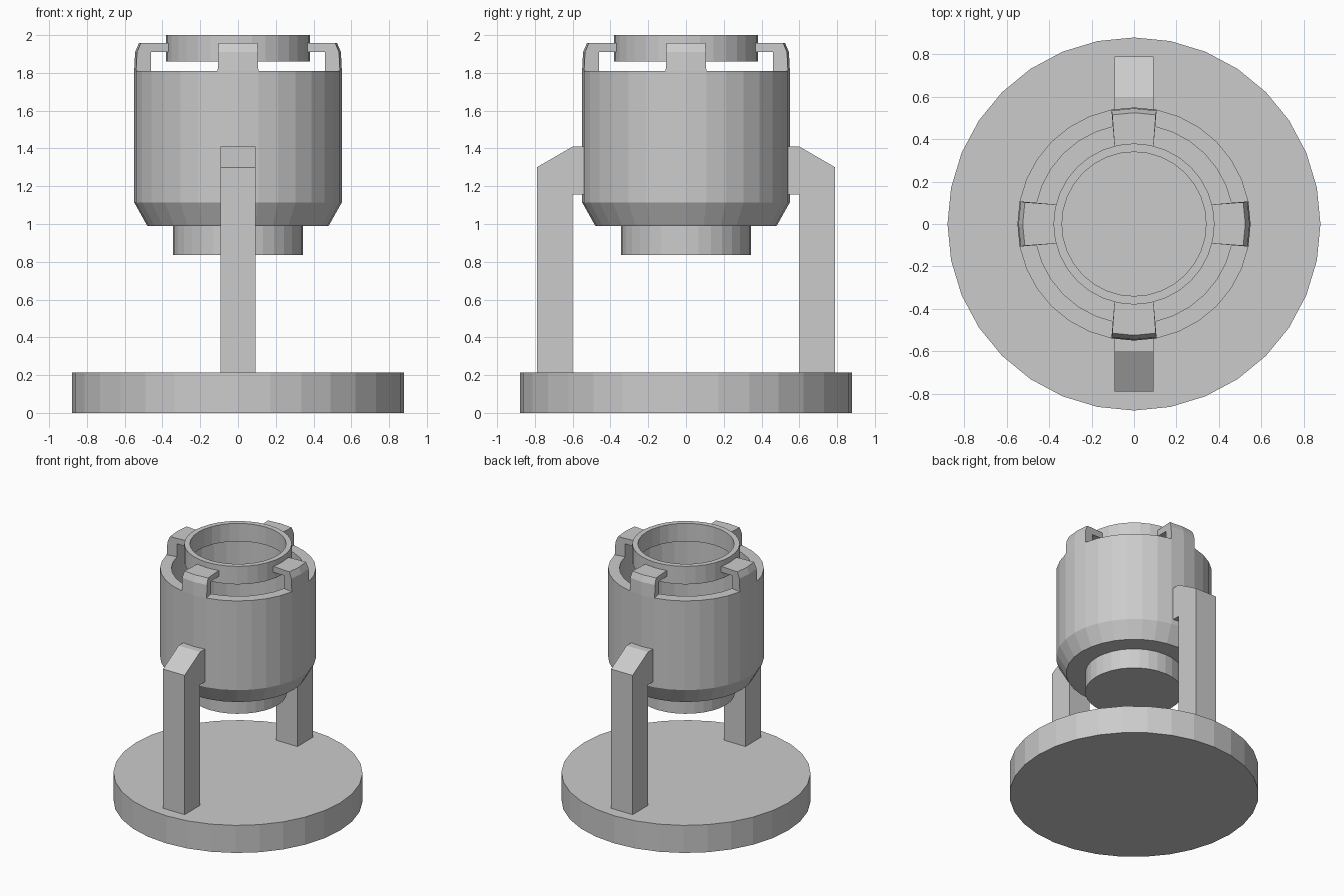
import bpy, bmesh
from math import sin, cos, pi

if "Cube" in bpy.data.objects:
    bpy.data.objects.remove(bpy.data.objects["Cube"])

SIDES = 32
STEP = 2 * pi / SIDES


def finish(name, bm):
    bmesh.ops.recalc_face_normals(bm, faces=bm.faces[:])
    mesh = bpy.data.meshes.new(name)
    bm.to_mesh(mesh)
    bm.free()
    obj = bpy.data.objects.new(name, mesh)
    bpy.context.collection.objects.link(obj)
    return obj


def lathe(name, profile, closed=False):
    """Revolve (radius, z) points; an open profile gets end caps."""
    bm = bmesh.new()
    rings = [[bm.verts.new((r * cos(i * STEP), r * sin(i * STEP), z))
              for i in range(SIDES)] for r, z in profile]
    pairs = list(zip(rings, rings[1:]))
    if closed:
        pairs.append((rings[-1], rings[0]))
    else:
        bm.faces.new(rings[0])
        bm.faces.new(rings[-1])
    for a, b in pairs:
        for i in range(SIDES):
            j = (i + 1) % SIDES
            bm.faces.new((a[i], a[j], b[j], b[i]))
    return finish(name, bm)


def loft(name, sections, turn):
    """Skin matching closed sections, then turn the part about z."""
    bm = bmesh.new()
    loops = [[bm.verts.new(p) for p in s] for s in sections]
    bm.faces.new(loops[0])
    bm.faces.new(loops[-1])
    for a, b in zip(loops, loops[1:]):
        n = len(a)
        for i in range(n):
            j = (i + 1) % n
            bm.faces.new((a[i], a[j], b[j], b[i]))
    obj = finish(name, bm)
    obj.rotation_euler.z = turn
    return obj


# Round base plate
lathe("base_plate", [(0.88, 0), (0.88, 0.215)])

# Hollow vessel with tapered underside and bottom boss
lathe("vessel", [(0.345, 0.835), (0.345, 0.99), (0.48, 0.99), (0.55, 1.115),
                 (0.55, 1.81), (0.47, 1.81), (0.47, 1.15)])

# Suspended top ring
lathe("top_ring", [(0.38, 1.86), (0.38, 2.0), (0.34, 2.0), (0.34, 1.86)], closed=True)

# Four clips rising from the vessel rim to hold the ring
clip = [(0.55, 1.81), (0.545, 1.91), (0.525, 1.957), (0.37, 1.957),
        (0.37, 1.91), (0.47, 1.91), (0.47, 1.81)]
for k in range(4):
    sections = [[(r * cos(a), max(r, 0.47) * sin(a), z) for r, z in clip]
                for a in (-STEP, 0, STEP)]
    loft(f"ring_clip_{k + 1}", sections, k * pi / 2)

# Two support posts with brackets into the vessel
post = [(0.60, 0.21), (0.79, 0.21), (0.79, 1.30), (0.60, 1.41),
        (0.52, 1.41), (0.52, 1.155), (0.60, 1.155)]
for name, turn in (("front_post", -pi / 2), ("back_post", pi / 2)):
    loft(name, [[(r, w, z) for r, z in post] for w in (-0.093, 0.093)], turn)
